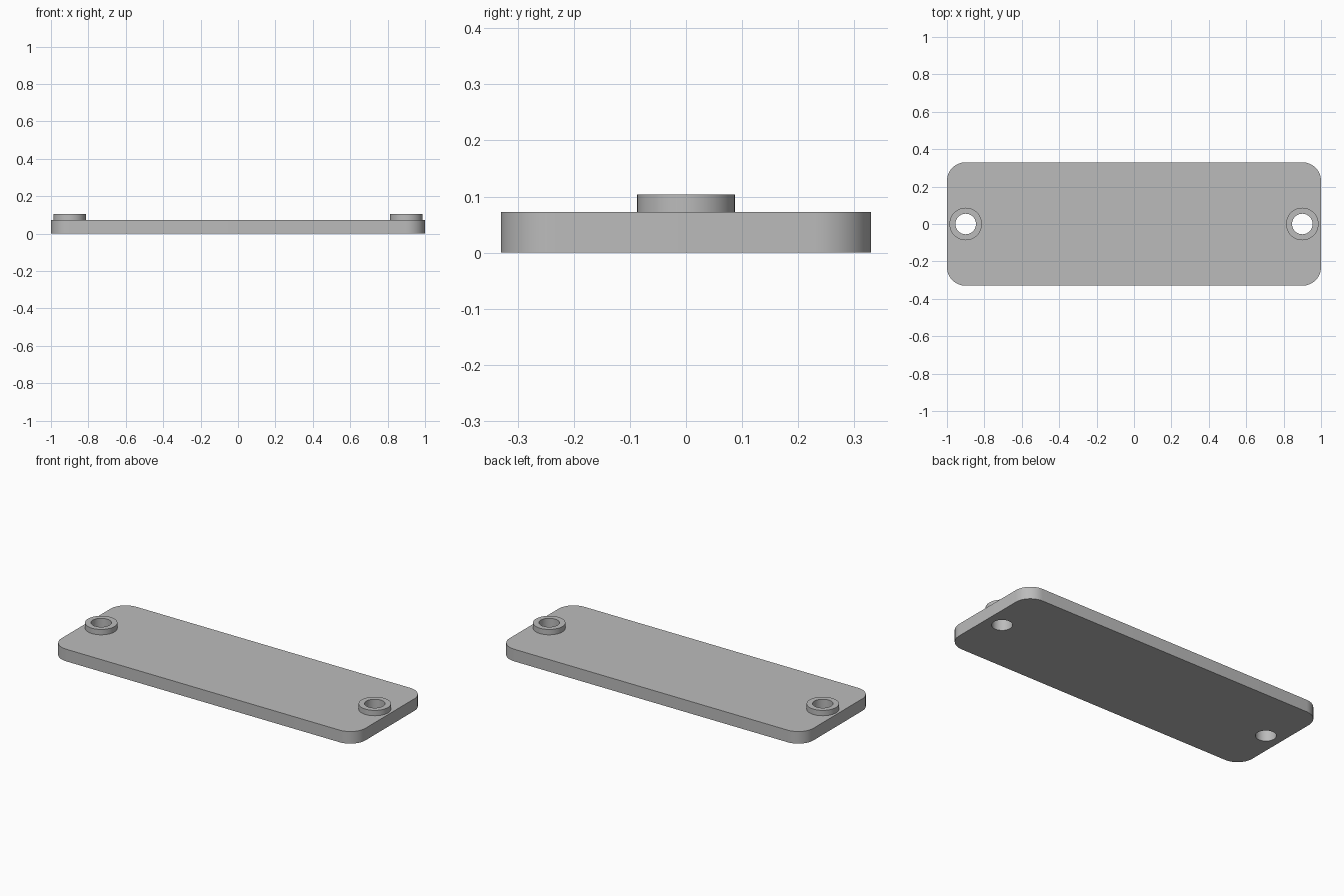
import bpy
import bmesh
from math import cos, sin, pi, radians

cube = bpy.data.objects.get("Cube")
if cube:
    bpy.data.objects.remove(cube, do_unlink=True)

LENGTH, WIDTH, THICK = 2.0, 0.66, 0.072
CORNER_R = 0.10
BOSS_X, BOSS_R, BOSS_TOP = 0.90, 0.087, 0.104
HOLE_R = 0.055

grey = bpy.data.materials.new("plain grey")
grey.use_nodes = True
grey.diffuse_color = (0.5, 0.5, 0.5, 1)
grey.node_tree.nodes["Principled BSDF"].inputs["Base Color"].default_value = (0.5, 0.5, 0.5, 1)


def circle(cx, radius, steps=48):
    return [(cx + radius * cos(2 * pi * i / steps), radius * sin(2 * pi * i / steps))
            for i in range(steps)]


def rounded_rectangle(length, width, radius, steps=12):
    points = []
    for corner, (sx, sy) in enumerate([(1, 1), (-1, 1), (-1, -1), (1, -1)]):
        cx, cy = sx * (length / 2 - radius), sy * (width / 2 - radius)
        for i in range(steps + 1):
            a = (corner + i / steps) * pi / 2
            points.append((cx + radius * cos(a), cy + radius * sin(a)))
    return points


def extruded(name, loops, z0, z1):
    """Fill an outline with holes and extrude it from z0 up to z1."""
    bm = bmesh.new()
    edges = []
    for loop in loops:
        verts = [bm.verts.new((x, y, z0)) for x, y in loop]
        edges += [bm.edges.new((v, verts[i - 1])) for i, v in enumerate(verts)]
    bmesh.ops.triangle_fill(bm, edges=edges, use_beauty=True, normal=(0, 0, 1))
    result = bmesh.ops.extrude_face_region(bm, geom=bm.faces[:], use_keep_orig=True)
    top = [g for g in result["geom"] if isinstance(g, bmesh.types.BMVert)]
    bmesh.ops.translate(bm, verts=top, vec=(0, 0, z1 - z0))
    bmesh.ops.recalc_face_normals(bm, faces=bm.faces[:])
    mesh = bpy.data.meshes.new(name)
    bm.to_mesh(mesh)
    bm.free()
    mesh.materials.append(grey)
    obj = bpy.data.objects.new(name, mesh)
    bpy.context.collection.objects.link(obj)
    bpy.ops.object.select_all(action="DESELECT")
    obj.select_set(True)
    bpy.context.view_layer.objects.active = obj
    bpy.ops.object.shade_smooth_by_angle(angle=radians(30))
    return obj


# Flat plate with rounded corners and two through holes
extruded("plate",
         [rounded_rectangle(LENGTH, WIDTH, CORNER_R)] + [circle(s * BOSS_X, HOLE_R) for s in (-1, 1)],
         0, THICK)

# Raised collar around each hole
for side, s in (("left", 1), ("right", -1)):
    extruded(side + "_collar", [circle(s * BOSS_X, BOSS_R), circle(s * BOSS_X, HOLE_R)],
             THICK, BOSS_TOP)
